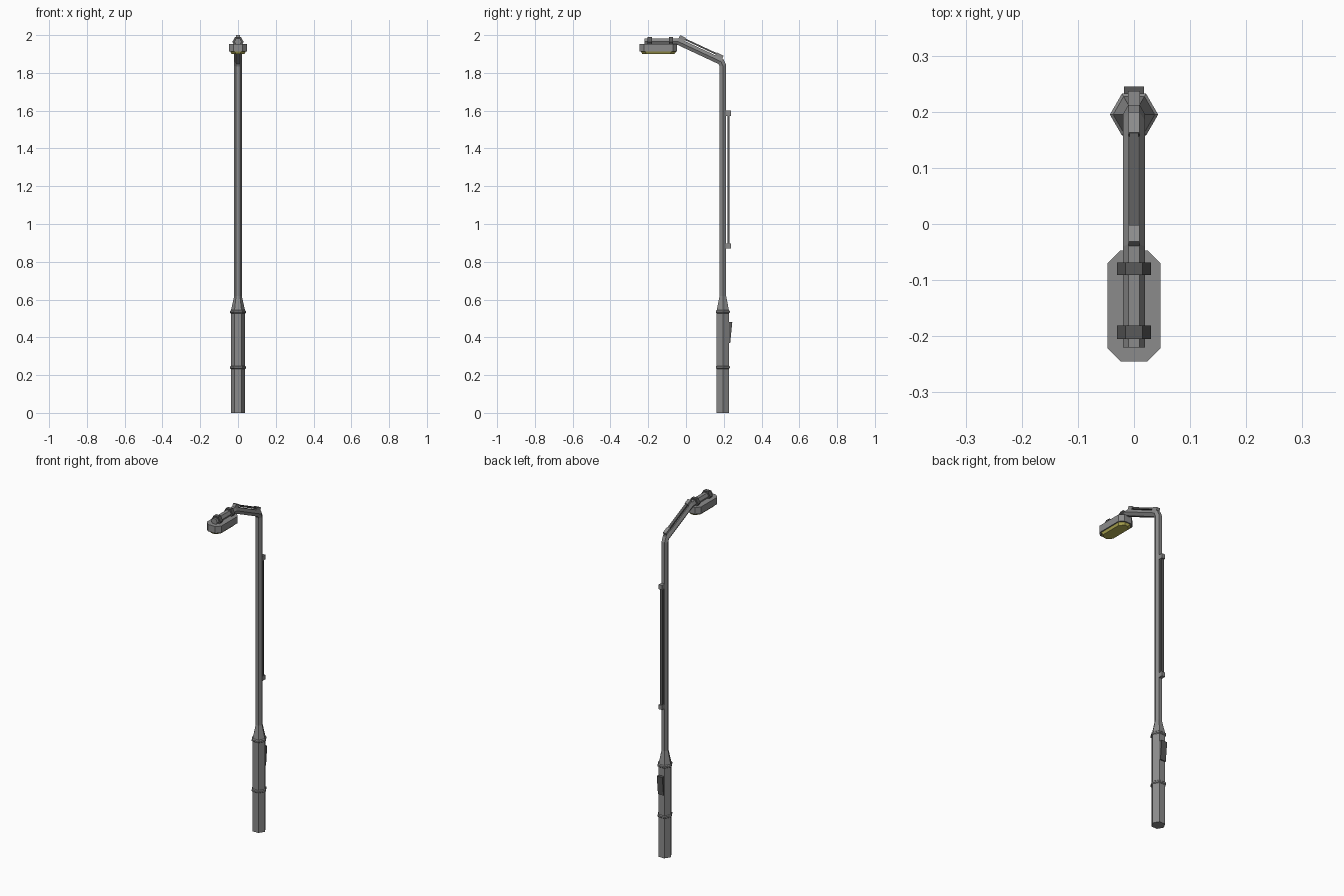
import bpy, bmesh, math
from mathutils import Vector

if "Cube" in bpy.data.objects:
    bpy.data.objects.remove(bpy.data.objects["Cube"])

def material(name, r, g, b):
    m = bpy.data.materials.new(name)
    m.diffuse_color = (r, g, b, 1)
    m.use_nodes = True
    m.node_tree.nodes["Principled BSDF"].inputs["Base Color"].default_value = m.diffuse_color
    return m

GREY = material("grey metal", 0.26, 0.26, 0.26)
DARK = material("dark grey", 0.10, 0.10, 0.10)
YELLOW = material("yellow lens", 0.50, 0.46, 0.10)
PY = 0.195  # pole axis

def loft(name, rings, mat):
    """Skin closed rings of points and cap both ends."""
    bm = bmesh.new()
    vs = [[bm.verts.new(p) for p in ring] for ring in rings]
    n = len(vs[0])
    for a, b in zip(vs, vs[1:]):
        for i in range(n):
            j = (i + 1) % n
            bm.faces.new((a[i], a[j], b[j], b[i]))
    bm.faces.new(vs[0])
    bm.faces.new(vs[-1])
    bmesh.ops.recalc_face_normals(bm, faces=bm.faces)
    me = bpy.data.meshes.new(name)
    bm.to_mesh(me)
    bm.free()
    me.materials.append(mat)
    ob = bpy.data.objects.new(name, me)
    bpy.context.collection.objects.link(ob)
    return ob

HEX = [(math.cos(math.radians(60 * i)), math.sin(math.radians(60 * i))) for i in range(6)]

def hex_stack(name, profile, mat):
    """Upright hexagonal part from (radius, z) pairs."""
    loft(name, [[(r * c, PY + r * s, z) for c, s in HEX] for r, z in profile], mat)

def hex_sweep(name, path, r, mat):
    """Hexagonal tube along a path of (y, z) points with mitred bends."""
    pts = [Vector(p) for p in path]
    rings = []
    for i, p in enumerate(pts):
        a = (p - pts[i - 1]).normalized() if i else (pts[1] - p).normalized()
        b = (pts[i + 1] - p).normalized() if i < len(pts) - 1 else a
        t = (a + b).normalized()
        n = Vector((t.y, -t.x)) / t.dot(a)
        rings.append([(r * c, p.x + n.x * r * s, p.y + n.y * r * s) for c, s in HEX])
    loft(name, rings, mat)

def slab(name, outline, hw, mat):
    """Side outline of (y, z) points extruded across x."""
    loft(name, [[(x, y, z) for y, z in outline] for x in (-hw, hw)], mat)

def rect(y0, y1, z0, z1):
    return [(y0, z0), (y1, z0), (y1, z1), (y0, z1)]

# base column with tapered shoulder and collars
hex_stack("base_column", [(0.038, 0), (0.038, 0.54), (0.02, 0.62)], GREY)
for nm, z in (("lower_collar", 0.241), ("upper_collar", 0.535)):
    hex_stack(nm, [(0.037, z - 0.009), (0.043, z - 0.004), (0.043, z + 0.004), (0.037, z + 0.009)], GREY)

# pole, bent arm and lamp tube
ELBOW, KNEE = Vector((0.185, 1.86)), Vector((-0.04, 1.965))
hex_sweep("pole_and_arm", [(PY, 0.61), (PY, 1.838), ELBOW, KNEE, (-0.22, 1.965)], 0.02, GREY)

# rod on the sloping arm, held by two blocks
d = (KNEE - ELBOW).normalized()
up = Vector((d.y, -d.x))
def on_arm(s0, s1, h0, h1):
    return [tuple(ELBOW + d * s + up * h) for s, h in ((s0, h0), (s1, h0), (s1, h1), (s0, h1))]
slab("arm_rod", on_arm(0.03, 0.23, 0.022, 0.031), 0.008, DARK)
slab("arm_block_low", on_arm(0.0, 0.04, 0.012, 0.034), 0.010, GREY)
slab("arm_block_high", on_arm(0.222, 0.255, 0.012, 0.035), 0.010, GREY)

# rod on the back of the pole, held by two blocks
slab("back_rod", rect(0.219, 0.230, 0.88, 1.59), 0.009, DARK)
slab("back_block_low", rect(0.205, 0.237, 0.87, 0.896), 0.011, GREY)
slab("back_block_high", rect(0.205, 0.237, 1.573, 1.60), 0.011, GREY)

# access box on the base
slab("access_box", [(0.222, 0.37), (0.234, 0.37), (0.245, 0.48), (0.222, 0.48)], 0.018, DARK)

# lamp head: chamfered housing with lens below
def octagon(inset, z):
    x, y, c = 0.047 - inset, 0.099 - inset, 0.023
    return [(px, py - 0.146, z) for px, py in
            ((x, y - c), (x - c, y), (c - x, y), (-x, y - c),
             (-x, c - y), (c - x, -y), (x - c, -y), (x, c - y))]
loft("lamp_housing", [octagon(0, 1.912), octagon(0, 1.952)], GREY)
loft("lamp_lens", [octagon(0.014, 1.899), octagon(0.006, 1.913)], YELLOW)

# clamps holding the housing to the tube
for nm, y0, y1 in (("rear_clamp", -0.069, -0.091), ("front_clamp", -0.181, -0.205)):
    hex_sweep(nm, [(y0, 1.964), (y1, 1.964)], 0.030, DARK)
